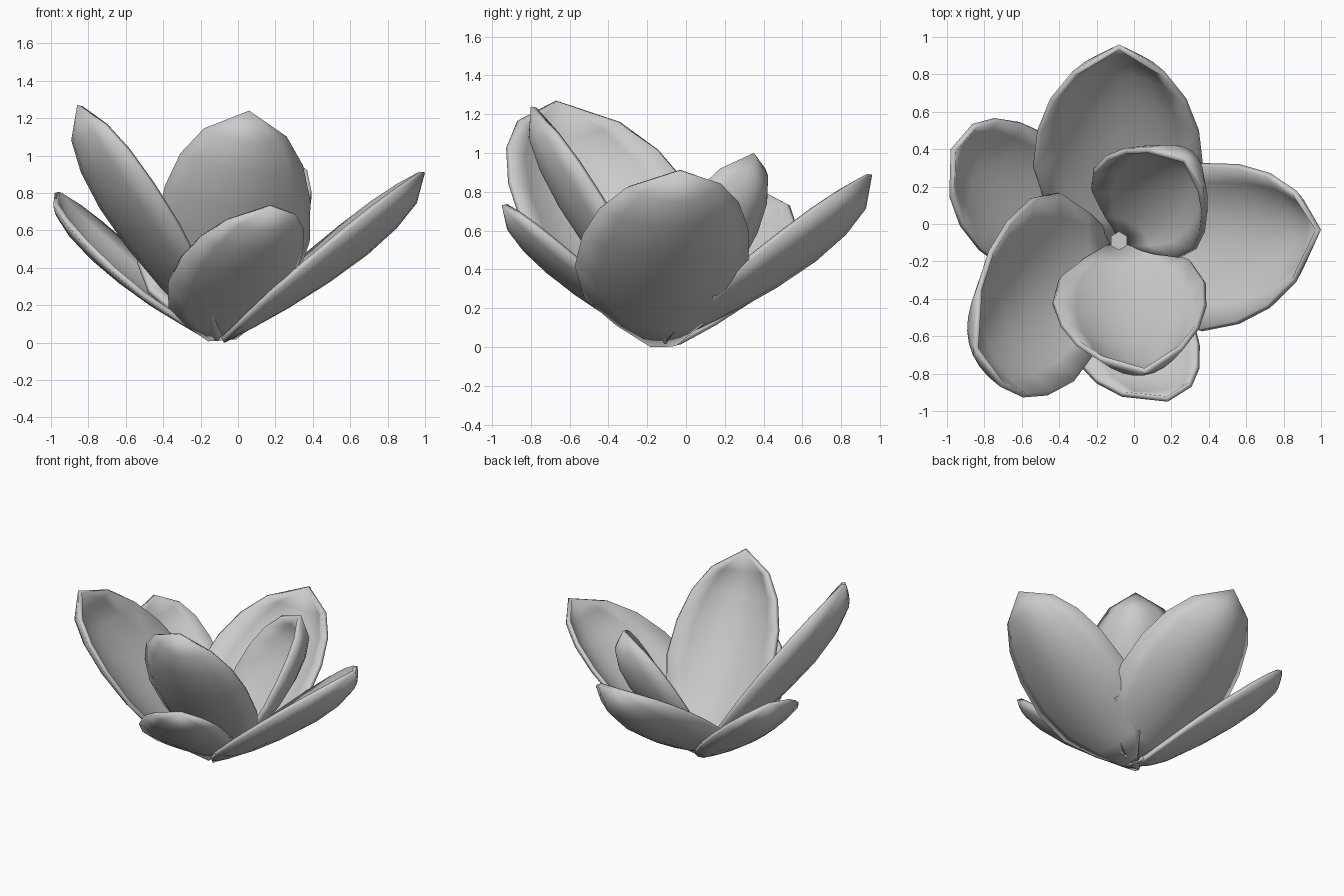
import bpy, bmesh, math
from mathutils import Vector

if "Cube" in bpy.data.objects:
    bpy.data.objects.remove(bpy.data.objects["Cube"])

# shared outline: (position along petal, width fraction, belly fraction)
STATIONS = [(0, .15, 0), (.12, .52, .3), (.27, .87, .62), (.45, 1, .9),
            (.63, .95, 1.05), (.78, .8, 1.0), (.9, .54, .75), (1, 0, 0)]
COLS = 8


def petal(name, base, tip, rim_a, rim_b, belly):
    """Cupped petal from base to tip, spread between two widest rim points."""
    base, tip, a, b = (Vector(p) for p in (base, tip, rim_a, rim_b))
    axis = tip - base
    if (b - a).cross(axis).z < 0:
        a, b = b, a
    half = (b - a) / 2
    lift = (a + b) / 2 - (base + tip) / 2
    inward = half.cross(axis).normalized()
    bm = bmesh.new()
    rows = []
    for t, w, k in STATIONS:
        row = []
        for j in range(COLS + 1):
            s = 2 * j / COLS - 1
            p = base + axis * t + w * (half * s + lift * s * s)
            p -= inward * belly * k * (1 - s * s)
            row.append(p)
        if w == 0:
            row = [bm.verts.new(row[0])]
        else:
            row = [bm.verts.new(p) for p in row]
        rows.append(row)
    for lo, hi in zip(rows, rows[1:]):
        for j in range(COLS):
            if len(hi) == 1:
                bm.faces.new((lo[j], lo[j + 1], hi[0]))
            else:
                bm.faces.new((lo[j], lo[j + 1], hi[j + 1], hi[j]))
    me = bpy.data.meshes.new(name)
    bm.to_mesh(me)
    bm.free()
    ob = bpy.data.objects.new(name, me)
    bpy.context.collection.objects.link(ob)
    sol = ob.modifiers.new("thickness", 'SOLIDIFY')
    sol.thickness = .03
    sol.offset = 1
    bpy.ops.object.select_all(action='DESELECT')
    ob.select_set(True)
    bpy.context.view_layer.objects.active = ob
    bpy.ops.object.shade_smooth_by_angle(angle=math.radians(45))


# tall upright petals
petal("front_tall_petal", (-.07, -.12, .02), (.06, -.80, 1.24),
      (-.43, -.46, .68), (.39, -.35, .60), .12)
petal("left_tall_petal", (-.12, -.13, .01), (-.86, -.67, 1.27),
      (-.59, .11, .67), (-.36, -.87, .68), .16)
petal("inner_petal", (-.03, -.09, .04), (.28, .35, 1.0),
      (-.20, .32, .55), (.35, -.11, .55), .16)
# low spreading petals
petal("back_petal", (-.08, -.10, .02), (-.08, .96, .89),
      (-.54, .36, .47), (.37, .36, .47), .155)
petal("right_petal", (-.07, -.11, .0), (1.0, -.03, .91),
      (.42, .33, .50), (.42, -.57, .46), .13)
petal("left_back_petal", (-.14, -.08, .01), (-.98, .40, .80),
      (-.50, .50, .42), (-.73, -.22, .43), .11)
petal("front_low_petal", (-.10, -.12, .01), (.18, -.95, .73),
      (-.36, -.64, .35), (.33, -.54, .42), .10)

# small bud in the centre
bpy.ops.mesh.primitive_cone_add(vertices=6, radius1=.03, radius2=.05,
                                depth=.16, location=(-.08, -.09, .10))
bpy.context.object.name = "centre_bud"
